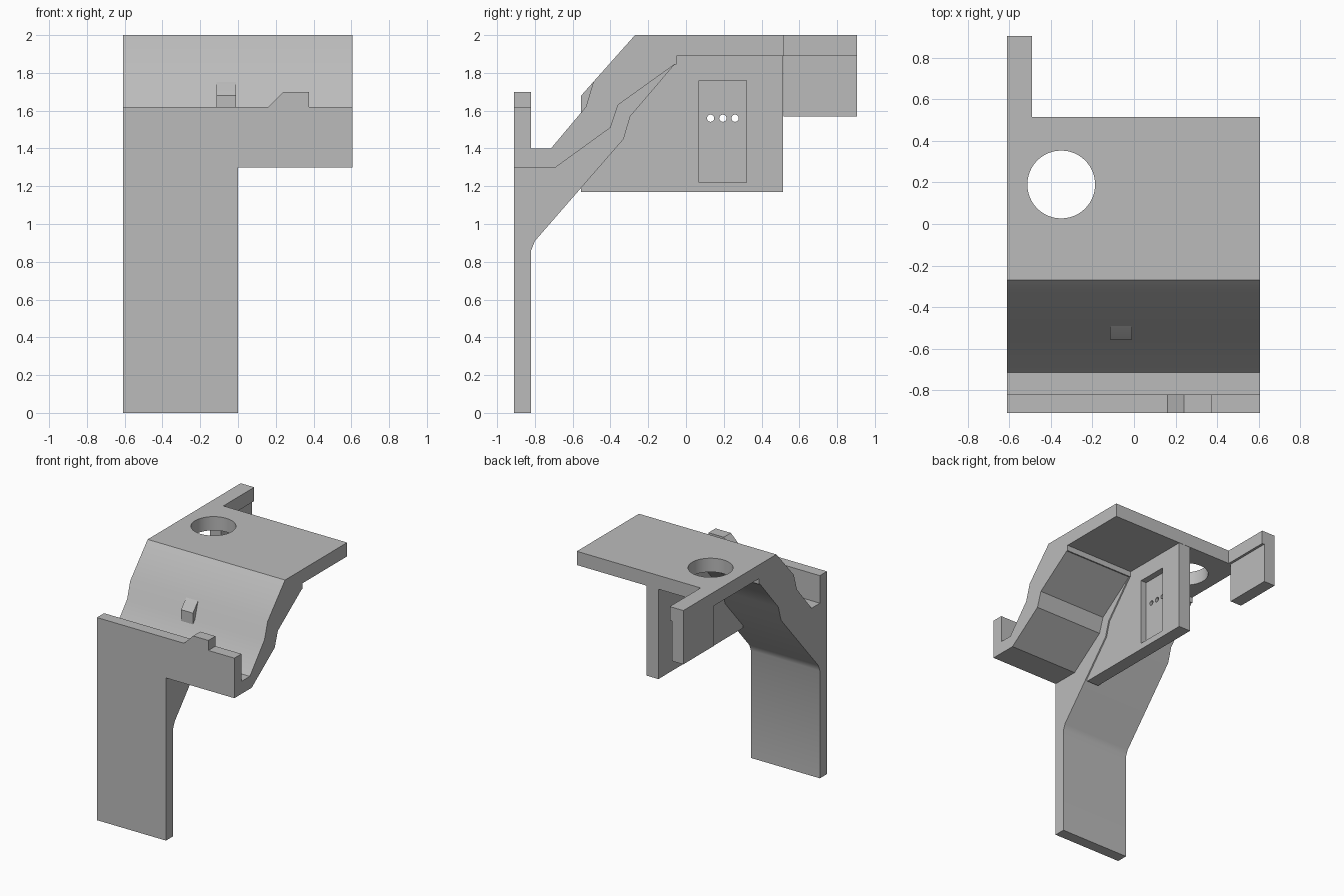
import bpy, bmesh, math
from mathutils import Matrix, Vector

cube = bpy.data.objects.get("Cube")
if cube:
    bpy.data.objects.remove(cube, do_unlink=True)

grey = bpy.data.materials.new("plain_grey")
grey.use_nodes = True
grey.diffuse_color = (0.5, 0.5, 0.5, 1)
grey.node_tree.nodes["Principled BSDF"].inputs["Base Color"].default_value = (0.5, 0.5, 0.5, 1)


def finish(name, bm):
    bmesh.ops.recalc_face_normals(bm, faces=bm.faces[:])
    mesh = bpy.data.meshes.new(name)
    bm.to_mesh(mesh)
    bm.free()
    mesh.materials.append(grey)
    obj = bpy.data.objects.new(name, mesh)
    bpy.context.collection.objects.link(obj)
    return obj


def prism(name, outline, start, end, axis="X"):
    """Extrude an outline: (y, z) pairs along X, or (x, z) pairs along Y."""
    bm = bmesh.new()
    place = (lambda a, b: (start, a, b)) if axis == "X" else (lambda a, b: (a, start, b))
    face = bm.faces.new([bm.verts.new(place(a, b)) for a, b in outline])
    ext = bmesh.ops.extrude_face_region(bm, geom=[face])
    step = Vector((end - start, 0, 0) if axis == "X" else (0, end - start, 0))
    bmesh.ops.translate(bm, vec=step, verts=[g for g in ext["geom"] if isinstance(g, bmesh.types.BMVert)])
    return finish(name, bm)


def box_outline(a0, a1, b0, b1):
    return [(a0, b0), (a1, b0), (a1, b1), (a0, b1)]


def cylinder(name, centre, radius, depth, sides, along_x=False):
    bm = bmesh.new()
    turn = Matrix.Rotation(math.pi / 2, 4, "Y") if along_x else Matrix()
    bmesh.ops.create_cone(bm, cap_ends=True, segments=sides, radius1=radius, radius2=radius,
                          depth=depth, matrix=Matrix.Translation(centre) @ turn)
    return finish(name, bm)


def cut(obj, cutter):
    cutter.hide_render = True
    mod = obj.modifiers.new("cut", "BOOLEAN")
    mod.operation = "DIFFERENCE"
    mod.solver = "EXACT"
    mod.object = cutter
    bpy.context.view_layer.objects.active = obj
    bpy.ops.object.modifier_apply(modifier=mod.name)
    bpy.data.objects.remove(cutter, do_unlink=True)


LEFT, RIGHT = -0.61, 0.605
# underside bends shared by the shell and the leg brace
bends = [(-0.91, 1.3), (-0.69, 1.3), (-0.40, 1.51), (-0.36, 1.63), (-0.06, 1.845)]

# top plate, sloped front, trough and lip in one section
shell = prism("top_shell", bends + [
    (-0.05, 1.845), (-0.05, 1.89), (0.515, 1.89), (0.515, 2), (-0.27, 2), (-0.49, 1.753),
    (-0.53, 1.62), (-0.715, 1.4), (-0.82, 1.4), (-0.82, 1.62), (-0.91, 1.62)], LEFT, RIGHT)
cut(shell, cylinder("round_hole", (-0.35, 0.19, 1.95), 0.163, 0.4, 64))

# leg with its sloped brace
leg = prism("front_leg", [(-0.91, 0), (-0.82, 0), (-0.82, 0.86), (-0.80, 0.91), (-0.33, 1.45),
                          (-0.295, 1.57)] + bends[::-1], LEFT, 0)

# upright wall with a recessed panel and three small holes
wall = prism("middle_wall", [(-0.555, 1.17), (0.513, 1.17), (0.513, 1.92), (-0.3, 1.92),
                             (-0.49, 1.753), (-0.555, 1.68)], -0.115, -0.01)
cut(wall, prism("panel_recess", box_outline(0.07, 0.32, 1.22, 1.76), -0.06, 0.1))
for y in (0.13, 0.195, 0.26):
    cut(wall, cylinder("small_hole", (-0.06, y, 1.56), 0.019, 0.4, 24, along_x=True))

# rear arm and the plate hanging below it
arm = prism("rear_arm", box_outline(0.515, 0.905, 1.89, 2), LEFT, -0.49)
hanger = prism("rear_arm_plate", box_outline(0.515, 0.905, 1.57, 1.89), LEFT, -0.51)

# ramped tab on the front lip
tab = prism("lip_tab", [(0.16, 1.62), (0.375, 1.62), (0.375, 1.7), (0.24, 1.7)], -0.91, -0.82, "Y")

# soften the shallow bends only
bpy.ops.object.select_all(action="DESELECT")
for obj in (shell, leg, wall, arm, hanger, tab):
    obj.select_set(True)
bpy.context.view_layer.objects.active = shell
bpy.ops.object.shade_smooth_by_angle(angle=math.radians(30))
